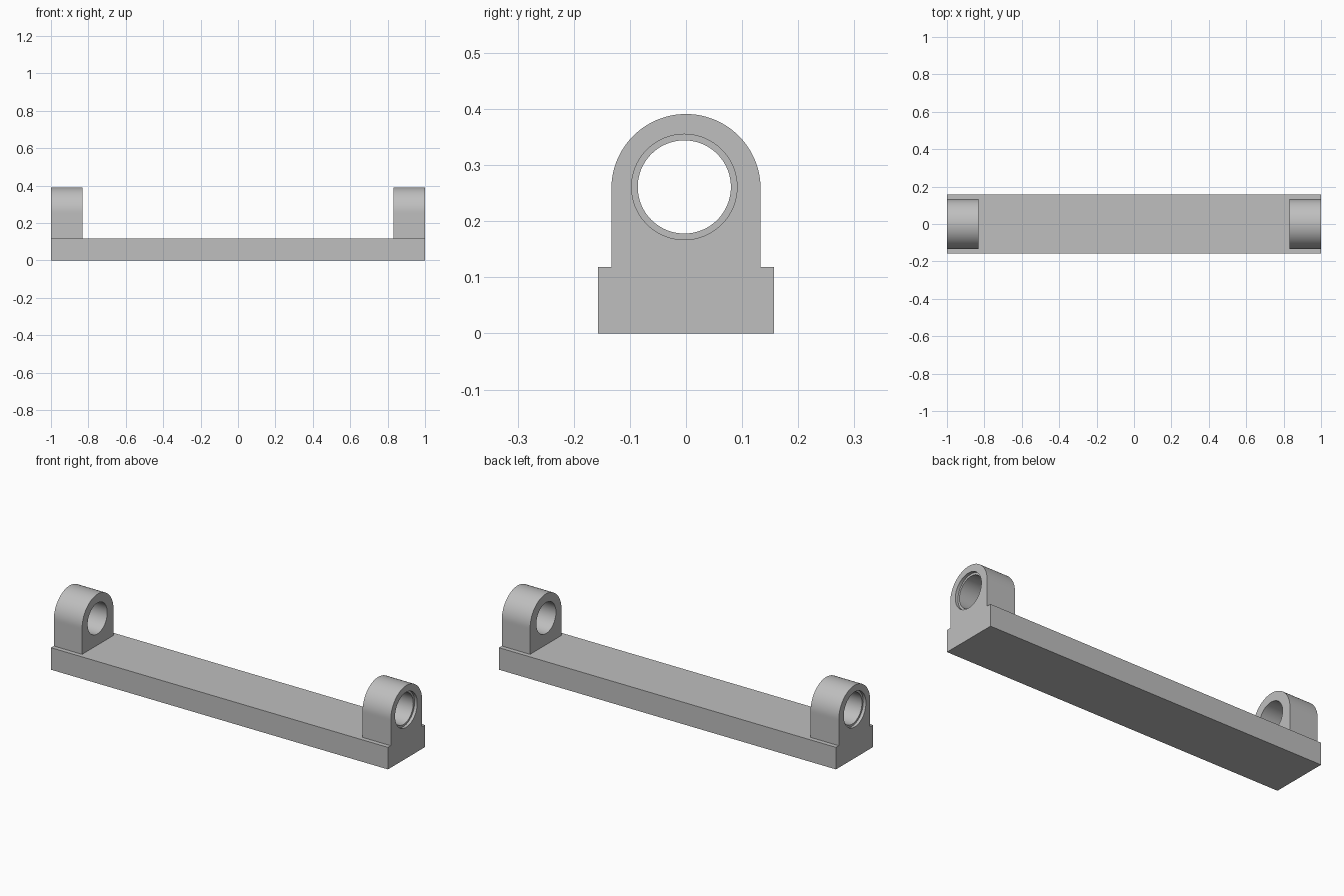
import bpy, bmesh
from math import pi, cos, sin, atan2

cube = bpy.data.objects.get("Cube")
if cube:
    bpy.data.objects.remove(cube, do_unlink=True)

# Single grey finish
grey = bpy.data.materials.new("plain_grey")
grey.use_nodes = True
colour = (0.52, 0.52, 0.52, 1)
grey.diffuse_color = colour
grey.node_tree.nodes["Principled BSDF"].inputs["Base Color"].default_value = colour

BASE_HALF, BASE_TOP = 0.157, 0.118
LUG_HALF, LUG_Z, LUG_DEPTH = 0.133, 0.258, 0.168
BORE_Y, BORE_Z, BORE_R = -0.003, 0.261, 0.083
RECESS_R, RECESS_DEPTH = 0.094, 0.016


def add_object(name, bm):
    bmesh.ops.recalc_face_normals(bm, faces=bm.faces)
    mesh = bpy.data.meshes.new(name)
    bm.to_mesh(mesh)
    bm.free()
    mesh.materials.append(grey)
    obj = bpy.data.objects.new(name, mesh)
    bpy.context.collection.objects.link(obj)
    return obj


# Long rectangular base
bm = bmesh.new()
bmesh.ops.create_cube(bm, size=1)
for v in bm.verts:
    v.co = (v.co.x * 2, v.co.y * 2 * BASE_HALF, (v.co.z + 0.5) * BASE_TOP)
add_object("base", bm)

# Angles around a lug, including its two bottom corners
drop = LUG_Z - BASE_TOP
corner = atan2(drop, LUG_HALF)
angles = sorted([2 * pi * i / 96 for i in range(96)] + [pi + corner, 2 * pi - corner])


def arch(a):
    """Round-topped outline with straight sides and a flat foot."""
    c, s = cos(a), sin(a)
    r = LUG_HALF
    if s < 0:
        r = min(LUG_HALF / max(abs(c), 1e-6), drop / -s)
    return r * c, LUG_Z + r * s


def circle(radius):
    return lambda a: (BORE_Y + radius * cos(a), BORE_Z + radius * sin(a))


def make_lug(name, side):
    """Loft a closed loop of rings: outer skin, recess, bore, inner face."""
    inner, step = 1 - LUG_DEPTH, 1 - RECESS_DEPTH
    sections = [(inner, arch), (1, arch), (1, circle(RECESS_R)),
                (step, circle(RECESS_R)), (step, circle(BORE_R)), (inner, circle(BORE_R))]
    bm = bmesh.new()
    rings = [[bm.verts.new((side * x, *shape(a))) for a in angles] for x, shape in sections]
    n = len(angles)
    for k, ring in enumerate(rings):
        after = rings[(k + 1) % len(rings)]
        for i in range(n):
            j = (i + 1) % n
            bm.faces.new((ring[i], ring[j], after[j], after[i]))
    obj = add_object(name, bm)
    bpy.ops.object.select_all(action="DESELECT")
    obj.select_set(True)
    bpy.context.view_layer.objects.active = obj
    bpy.ops.object.shade_smooth_by_angle(angle=pi / 6)


make_lug("left_lug", 1)
make_lug("right_lug", -1)
